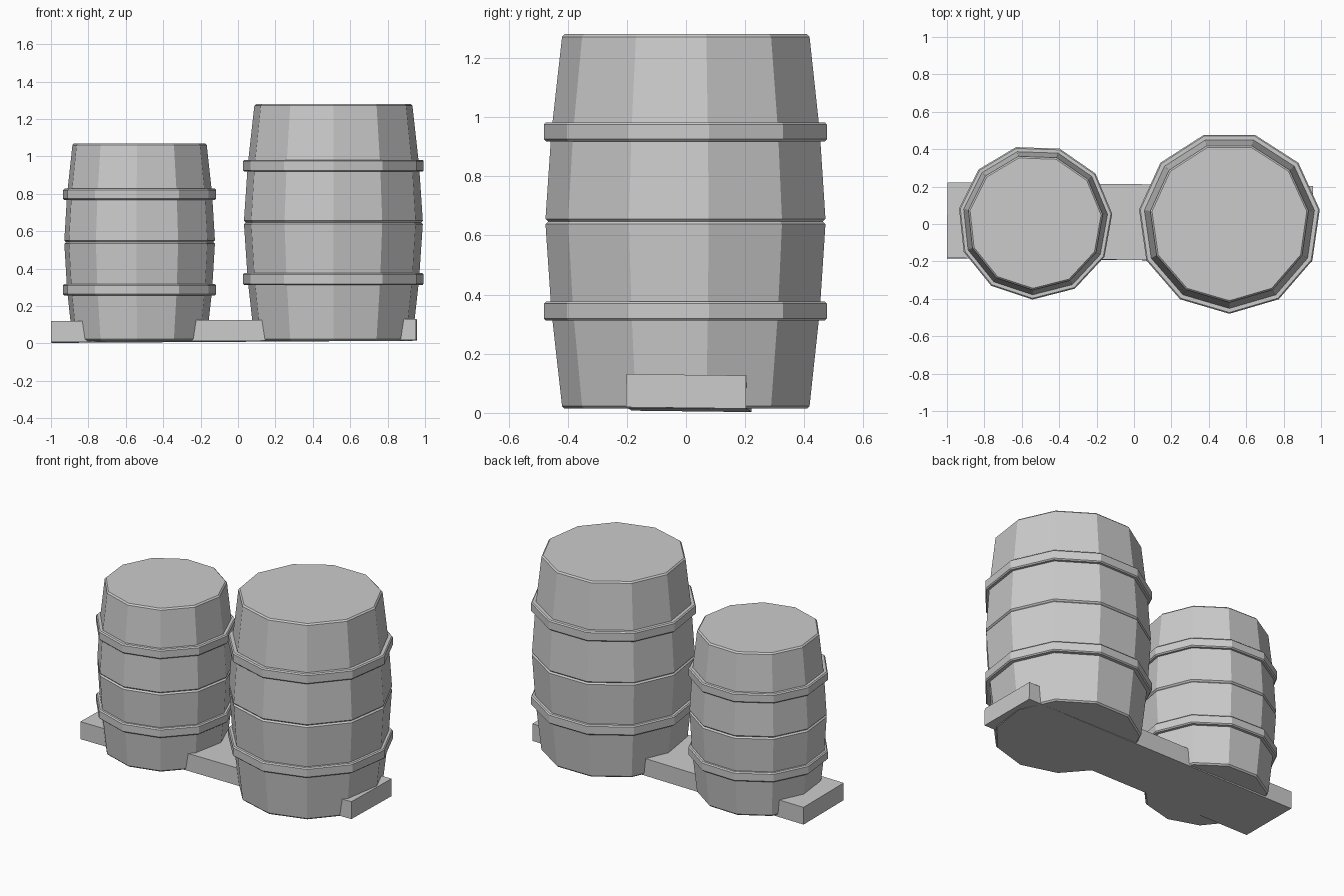
import bpy, bmesh, math

if "Cube" in bpy.data.objects:
    bpy.data.objects.remove(bpy.data.objects["Cube"])

SIDES = 11


def lathe(name, profile, center, start, closed=False):
    """Revolve (radius, z) points into a faceted solid or a closed ring."""
    bm = bmesh.new()
    rings = []
    for r, z in profile:
        ring = []
        for i in range(SIDES):
            a = start + 2 * math.pi * i / SIDES
            ring.append(bm.verts.new((r * math.cos(a), r * math.sin(a), z)))
        rings.append(ring)
    pairs = list(zip(rings, rings[1:]))
    if closed:
        pairs.append((rings[-1], rings[0]))
    else:
        bm.faces.new(rings[0][::-1])
        bm.faces.new(rings[-1])
    for lo, hi in pairs:
        for i in range(SIDES):
            j = (i + 1) % SIDES
            bm.faces.new((lo[i], lo[j], hi[j], hi[i]))
    bmesh.ops.recalc_face_normals(bm, faces=bm.faces[:])
    me = bpy.data.meshes.new(name)
    bm.to_mesh(me)
    bm.free()
    ob = bpy.data.objects.new(name, me)
    ob.location = (center[0], center[1], 0)
    bpy.context.collection.objects.link(ob)
    return ob


def barrel(name, center, start, z0, z1, r_end, r_hoop, r_mid, hoop_r, hoop_off, hoop_h):
    mid = (z0 + z1) / 2
    b = 0.009
    # upper half: groove at the waist, bulge, bevelled rim
    upper = [(r_mid, b), (r_hoop, hoop_off), (r_end, mid - z0 - b), (r_end - b, mid - z0)]
    profile = [(r, mid - h) for r, h in reversed(upper)]
    profile += [(r_mid - b, mid)]
    profile += [(r, mid + h) for r, h in upper]
    lathe(name + "_body", profile, center, start)
    # two bevelled hoops, mirrored about the waist
    for label, s in (("lower", -1), ("upper", 1)):
        z, h, c = mid + s * hoop_off, hoop_h / 2, 0.007
        ri = r_hoop - 0.03
        ring = [(ri, z - h), (hoop_r - c, z - h), (hoop_r, z - h + c),
                (hoop_r, z + h - c), (hoop_r - c, z + h), (ri, z + h)]
        lathe(f"{name}_{label}_hoop", ring, center, start, closed=True)


barrel("large_barrel", (0.51, 0.008), math.radians(-90), 0.014, 1.28,
       0.427, 0.463, 0.483, 0.488, 0.303, 0.064)
barrel("small_barrel", (-0.528, 0.01), math.radians(-92), 0.014, 1.07,
       0.363, 0.392, 0.407, 0.414, 0.255, 0.06)

# slightly crooked plank running under both barrels
bpy.ops.mesh.primitive_cube_add(size=1, location=(-0.022, 0.01, 0.067),
                                rotation=(-0.012, -0.006, -0.01))
plank = bpy.context.object
plank.name = "base_plank"
plank.scale = (1.953, 0.405, 0.112)
